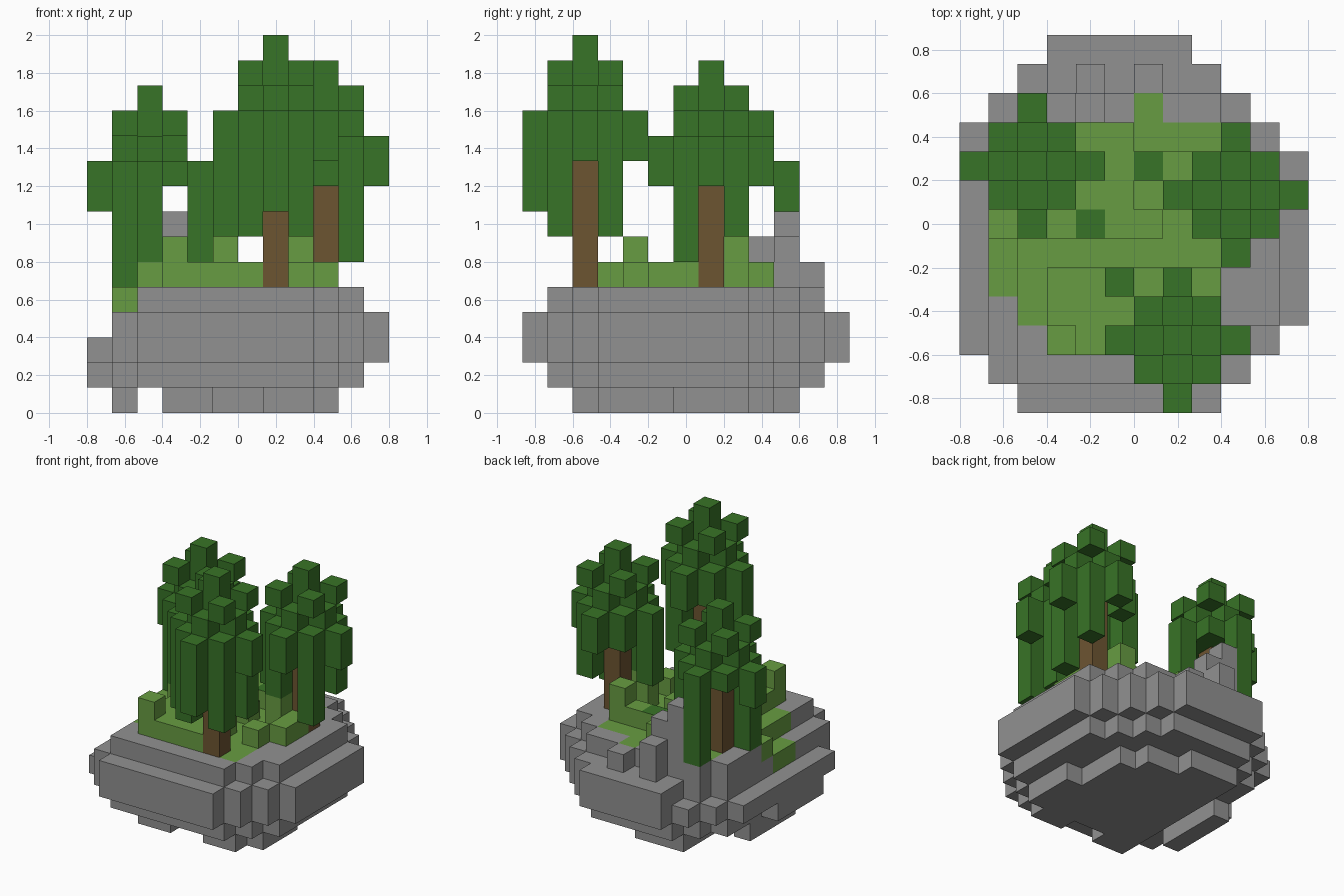
import bpy
import bmesh
import math
from mathutils import Vector

if "Cube" in bpy.data.objects:
    bpy.data.objects.remove(bpy.data.objects["Cube"])

U = 2 / 15  # edge of one block
ORIGIN = Vector((-6 * U, -6.5 * U, 0))


def material(name, color):
    m = bpy.data.materials.new(name)
    m.use_nodes = True
    m.diffuse_color = (*color, 1)
    m.node_tree.nodes["Principled BSDF"].inputs["Base Color"].default_value = (*color, 1)
    return m


STONE = material("stone grey", (0.285, 0.285, 0.285))
GRASS = material("grass green", (0.137, 0.335, 0.054))
LEAF = material("leaf green", (0.039, 0.172, 0.02))
BARK = material("bark brown", (0.152, 0.09, 0.031))

SIDES = [Vector(d) for d in ((1, 0, 0), (-1, 0, 0), (0, 1, 0), (0, -1, 0), (0, 0, 1), (0, 0, -1))]


def box(i0, i1, j0, j1, k0, k1):
    """Cells of a solid block, both ends included."""
    return {(i, j, k) for i in range(i0, i1 + 1)
            for j in range(j0, j1 + 1) for k in range(k0, k1 + 1)}


def build(name, cells, mats, top_spots=()):
    """Turn a set of grid cells into one closed skin of square faces."""
    bm = bmesh.new()
    verts = {}

    def vert(p):
        key = tuple(round(c) for c in p)
        if key not in verts:
            verts[key] = bm.verts.new(ORIGIN + Vector(key) * U)
        return verts[key]

    for cell in sorted(cells):
        middle = Vector(cell) + Vector((0.5, 0.5, 0.5))
        for n in SIDES:
            if tuple(round(a + b) for a, b in zip(cell, n)) in cells:
                continue
            a = Vector((n.y, n.z, n.x)) / 2
            b = n.cross(a)
            c = middle + n / 2
            face = bm.faces.new([vert(c + s * a + t * b)
                                 for s, t in ((-1, -1), (1, -1), (1, 1), (-1, 1))])
            if n.z > 0 and cell[:2] in top_spots:
                face.material_index = 1
    # Merge flat neighbours into large faces
    bmesh.ops.dissolve_limit(bm, angle_limit=math.radians(1), verts=bm.verts[:],
                             edges=bm.edges[:], delimit={'MATERIAL'})
    mesh = bpy.data.meshes.new(name)
    bm.to_mesh(mesh)
    bm.free()
    for m in mats:
        mesh.materials.append(m)
    obj = bpy.data.objects.new(name, mesh)
    bpy.context.collection.objects.link(obj)


# Trees: centre, top layer, and the lowest layer of each hanging bough
TREES = {
    "tall_tree": ((7, 2), 14, {
        (-1, -1): 7, (1, -1): 7, (1, 1): 7, (-1, 1): 10,
        (-2, 0): 7, (2, 0): 10, (0, -2): 8, (0, 2): 10}),
    "left_tree": ((9, 7), 13, {
        (-1, -1): 7, (1, -1): 6, (1, 1): 7, (-1, 1): 9,
        (-2, 0): 7, (2, 0): 9, (0, -2): 9, (0, 2): 9}),
    "right_tree": ((2, 8), 12, {
        (-1, -1): 5, (1, -1): 9, (1, 1): 9, (-1, 1): 9,
        (-2, 0): 8, (2, 0): 6, (0, -2): 6, (0, 2): 5}),
}
taken = set()
for name, ((x, y), top, boughs) in TREES.items():
    leaves = box(x, x, y, y, top - 3, top)
    for dx, dy in ((1, 0), (-1, 0), (0, 1), (0, -1)):
        leaves |= box(x + dx, x + dx, y + dy, y + dy, top - 3, top - 2)
    for (dx, dy), low in boughs.items():
        leaves |= box(x + dx, x + dx, y + dy, y + dy, low, top - 3)
        if abs(dx) == abs(dy):
            leaves.add((x + dx, y + dy, top - 1))
    trunk = box(x, x, y, y, 5, top - 4)
    build(name + "_leaves", leaves, [LEAF])
    build(name + "_trunk", trunk, [BARK])
    taken |= leaves | trunk

# Grass: low ground, stepped down on the right side
grass = box(2, 8, 3, 9, 4, 4) | box(8, 8, 2, 2, 4, 4) | box(1, 1, 4, 5, 3, 3)
grass |= {(1, 6, 4), (6, 10, 4)}
# Raised lawns in front and behind
grass |= box(3, 6, 2, 4, 5, 5) | box(2, 6, 6, 6, 5, 5) | box(4, 5, 7, 9, 5, 5)
grass |= box(7, 8, 8, 8, 5, 5) | box(9, 9, 5, 6, 5, 5) | {(6, 8, 5), (8, 4, 5), (8, 6, 5)}
# Tufts
grass |= {(3, 2, 6), (5, 4, 6), (8, 6, 6), (8, 8, 6)}
grass -= taken
build("grass", grass, [GRASS, LEAF], {(5, 4), (4, 6), (6, 8)})

# Rock: stepped round layers, widest in the middle
OUTLINE = [(2, 8), (1, 9), (0, 10)] + [(0, 11)] * 6 + [(0, 10), (1, 9), (2, 8), (3, 7)]


def layer(k, shrink):
    cells = {(i, j, k) for j, (a, b) in enumerate(OUTLINE) for i in range(a, b + 1)}
    for _ in range(shrink):
        cells = {(i, j, k) for i, j, k in cells
                 if {(i - 1, j, k), (i + 1, j, k), (i, j - 1, k), (i, j + 1, k)} <= cells}
    return cells


rock = layer(0, 3) | layer(1, 1) | layer(2, 0)
# Ragged foot
rock |= box(3, 4, 2, 2, 0, 0) | box(7, 8, 2, 2, 0, 0) | box(9, 9, 3, 5, 0, 0)
rock |= box(1, 1, 4, 7, 0, 0) | box(3, 5, 10, 10, 0, 0) | box(0, 0, 3, 6, 1, 1)
rock |= {c for c in layer(3, 0) if c[0] > 0} - {(2, 11, 3), (1, 10, 3)}
rock |= {c for c in layer(4, 1) if c[1] < 11 and (c[0] > 1 or c[1] > 6)}
# Back crag
rock |= box(3, 3, 9, 9, 5, 6) | box(4, 4, 11, 11, 4, 5) | box(4, 4, 10, 10, 5, 6)
rock |= box(3, 3, 10, 10, 5, 7) | {(6, 11, 4)}
build("rock", rock - grass - taken, [STONE])
